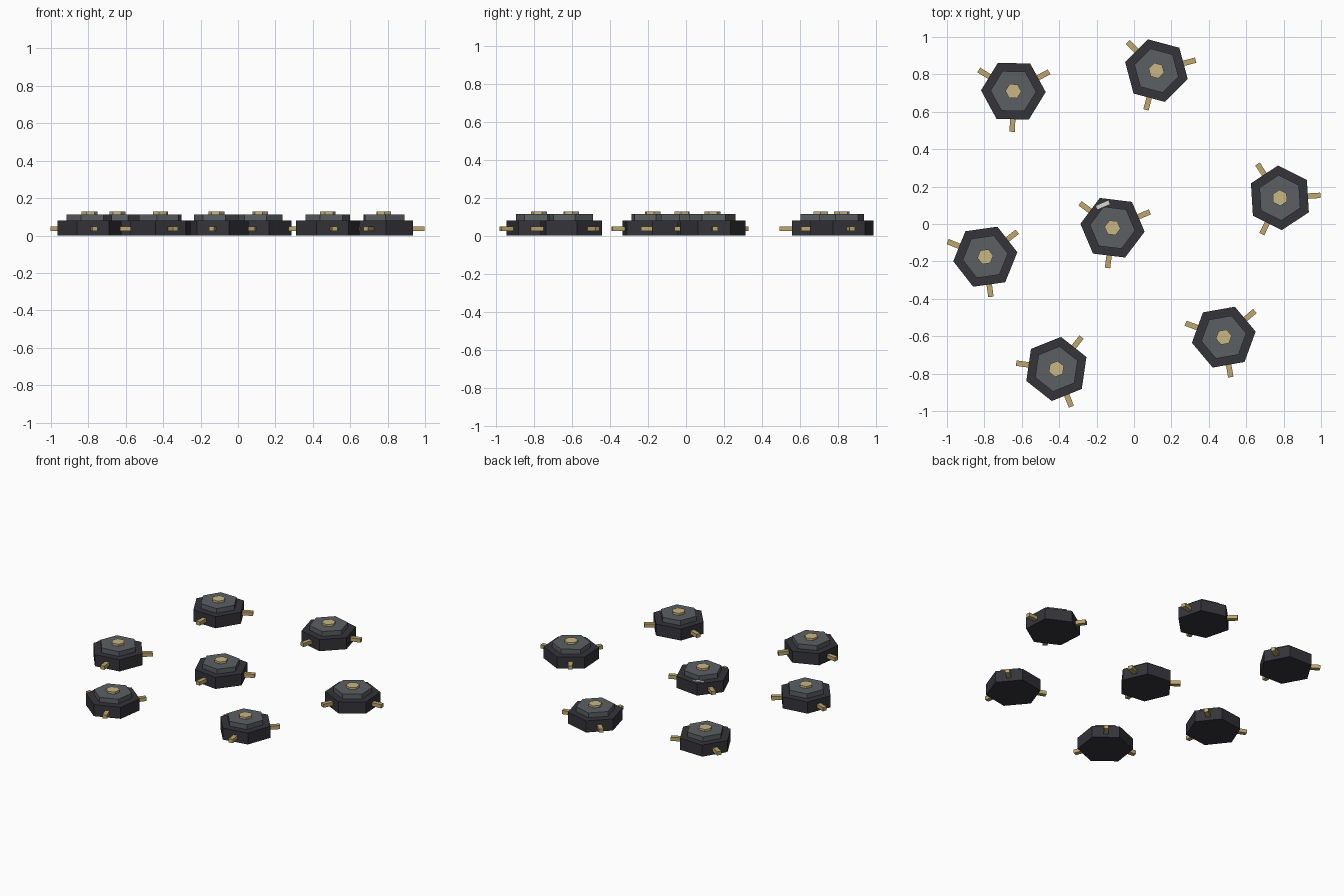
import bpy
import bmesh
from math import radians
from mathutils import Matrix, Vector

cube = bpy.data.objects.get("Cube")
if cube:
    bpy.data.objects.remove(cube)


def material(name, r, g, b):
    m = bpy.data.materials.new(name)
    m.use_nodes = True
    m.diffuse_color = (r, g, b, 1)
    m.node_tree.nodes["Principled BSDF"].inputs["Base Color"].default_value = (r, g, b, 1)
    return m


dark = material("dark casing", 0.035, 0.034, 0.042)
grey = material("grey plate", 0.105, 0.118, 0.125)
brass = material("brass", 0.52, 0.38, 0.15)
pale = material("pale brass", 0.58, 0.47, 0.23)
white = material("white label", 0.68, 0.68, 0.66)


def finish(name, bm, mat, place):
    mesh = bpy.data.meshes.new(name)
    bm.to_mesh(mesh)
    bm.free()
    mesh.materials.append(mat)
    obj = bpy.data.objects.new(name, mesh)
    obj.matrix_world = place
    bpy.context.collection.objects.link(obj)


def hexagon(name, radius, bottom, top, mat, place):
    """Six-sided prism with a corner on local +y."""
    bm = bmesh.new()
    spin = Matrix.Translation((0, 0, (bottom + top) / 2)) @ Matrix.Rotation(radians(30), 4, "Z")
    bmesh.ops.create_cone(bm, cap_ends=True, segments=6, radius1=radius,
                          radius2=radius, depth=top - bottom, matrix=spin)
    # Make sure one corner sits on the y axis
    if not any(abs(v.co.x) < radius * 0.01 for v in bm.verts):
        bmesh.ops.rotate(bm, verts=bm.verts, matrix=Matrix.Rotation(radians(30), 3, "Z"))
    finish(name, bm, mat, place)


def box(name, size, centre, mat, place):
    bm = bmesh.new()
    bmesh.ops.create_cube(bm, size=1)
    bmesh.ops.scale(bm, verts=bm.verts, vec=Vector(size))
    bmesh.ops.translate(bm, verts=bm.verts, vec=Vector(centre))
    finish(name, bm, mat, place)


def mine(x, y, turn):
    place = Matrix.Translation((x, y, 0)) @ Matrix.Rotation(radians(turn), 4, "Z")
    hexagon("casing", 0.173, 0, 0.08, dark, place)
    hexagon("top_plate", 0.122, 0.078, 0.113, grey, place)
    hexagon("cap", 0.043, 0.11, 0.127, pale, place)
    # Three prongs on alternate sides
    for k in range(3):
        side = place @ Matrix.Rotation(radians(120 * k), 4, "Z")
        box("prong", (0.09, 0.029, 0.025), (0.172, 0, 0.036), brass, side)
    return place


# Scattered group: position and turn of each mine
spots = [(-0.645, 0.71, 28.5), (0.12, 0.82, 15), (0.78, 0.14, 3.5),
         (-0.795, -0.175, 38), (-0.415, -0.775, 51.7), (0.48, -0.605, 40)]
for spot in spots:
    mine(*spot)

# Middle mine carries a small label on its rim
middle = mine(-0.115, -0.02, 23)
box("label", (0.072, 0.02, 0.004), (0, 0.132, 0.082), white, middle)
